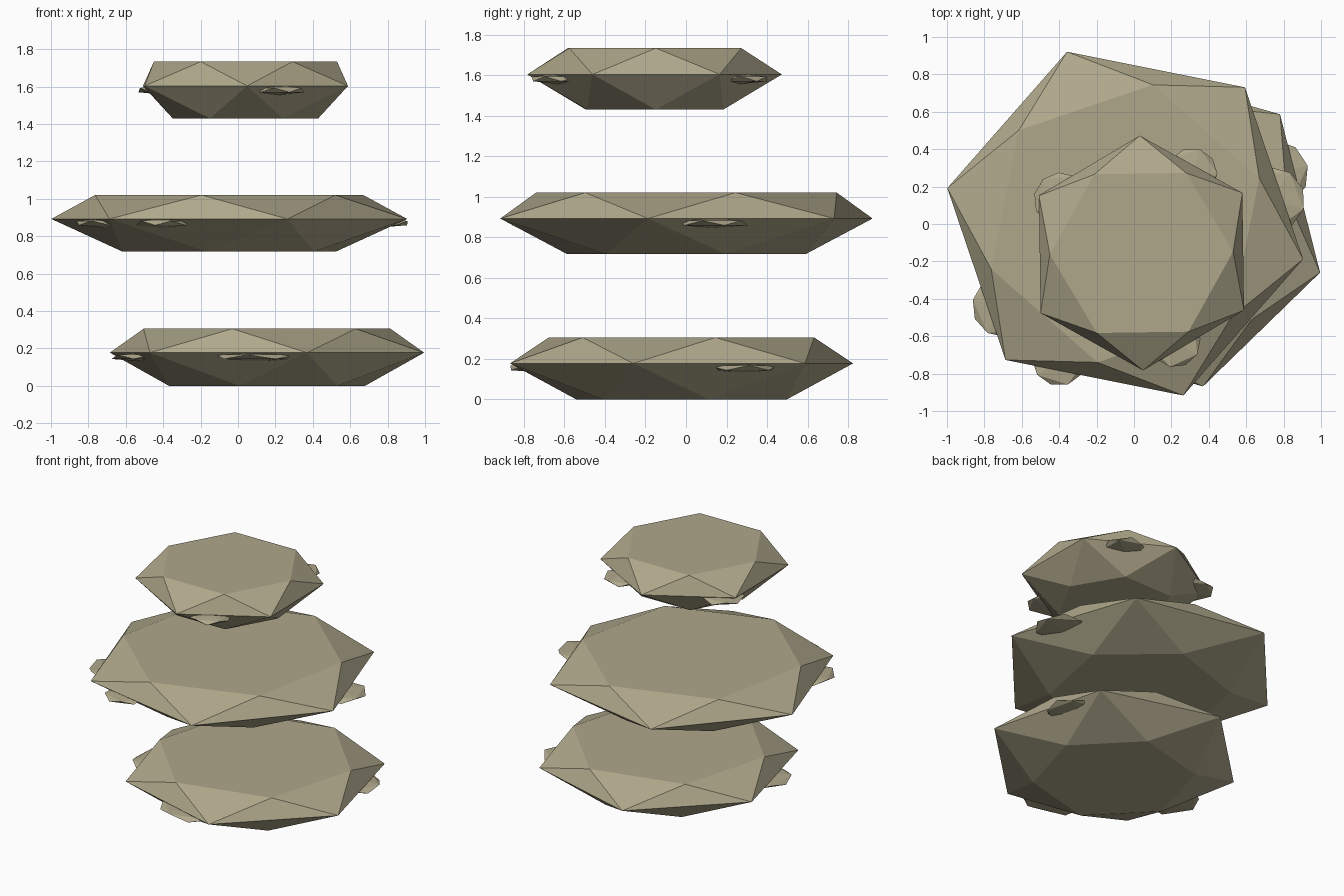
import bpy, bmesh, math, random
from mathutils import Matrix

if "Cube" in bpy.data.objects:
    bpy.data.objects.remove(bpy.data.objects["Cube"])

random.seed(4)
stone = bpy.data.materials.new("stone")
stone.diffuse_color = (0.43, 0.39, 0.26, 1)
stone.use_nodes = True
stone.node_tree.nodes["Principled BSDF"].inputs["Base Color"].default_value = stone.diffuse_color


def finish(bm, name):
    bmesh.ops.recalc_face_normals(bm, faces=bm.faces)
    me = bpy.data.meshes.new(name)
    bm.to_mesh(me)
    bm.free()
    me.materials.append(stone)
    ob = bpy.data.objects.new(name, me)
    bpy.context.collection.objects.link(ob)
    return ob


def slab(name, cx, cy, r, phase, zs):
    """Faceted rock: twisted bottom ring, wide middle ring, twisted top ring."""
    bm = bmesh.new()
    rings = []
    for z, scale, twist in zip(zs, (0.62, 1.0, 0.78), (30, 0, 30)):
        ring = []
        for i in range(6):
            a = math.radians(phase + twist + 60 * i)
            ring.append(bm.verts.new((cx + r * scale * math.cos(a),
                                      cy + r * scale * math.sin(a), z)))
        rings.append(ring)
    low, mid, top = rings
    for outer in (low, top):
        for i in range(6):
            j = (i + 1) % 6
            bm.faces.new((mid[i], mid[j], outer[i]))
            bm.faces.new((outer[i], mid[j], outer[j]))
        bm.faces.new(outer)
    return finish(bm, name)


def chip(name, x, y, z, rx, ry, turn):
    """Flat pebble wedged under the rim of a slab."""
    bm = bmesh.new()
    bmesh.ops.create_icosphere(bm, subdivisions=1, radius=1)
    k = 1 / 0.92
    bm.transform(Matrix.Translation((x, y, z))
                 @ Matrix.Diagonal((rx * k, ry * k, 0.026, 1))
                 @ Matrix.Rotation(turn, 4, 'Z'))
    return finish(bm, name)


# Three floating slabs, each with its wedged chips (x, y, rx, ry)
stack = [
    ("lower", (0.155, -0.022, 0.873, -15.8), (0.0, 0.177, 0.305),
     [(0.73, 0.27, 0.21, 0.19), (0.12, -0.68, 0.25, 0.20), (-0.50, -0.20, 0.18, 0.19)]),
    ("middle", (-0.047, 0.002, 0.970, -11.3), (0.717, 0.892, 1.02),
     [(0.73, 0.13, 0.19, 0.18), (-0.70, -0.44, 0.17, 0.17), (-0.40, -0.72, 0.15, 0.15)]),
    ("upper", (0.04, -0.155, 0.628, -29.2), (1.43, 1.603, 1.733),
     [(0.22, -0.63, 0.14, 0.14), (0.31, 0.27, 0.14, 0.14), (-0.39, 0.13, 0.15, 0.15)]),
]
for name, (cx, cy, r, phase), zs, chips in stack:
    slab(name + "_slab", cx, cy, r, phase, zs)
    for i, (x, y, rx, ry) in enumerate(chips):
        chip(f"{name}_chip_{i + 1}", x, y, zs[1] - 0.022, rx, ry, random.uniform(0, 6.28))
